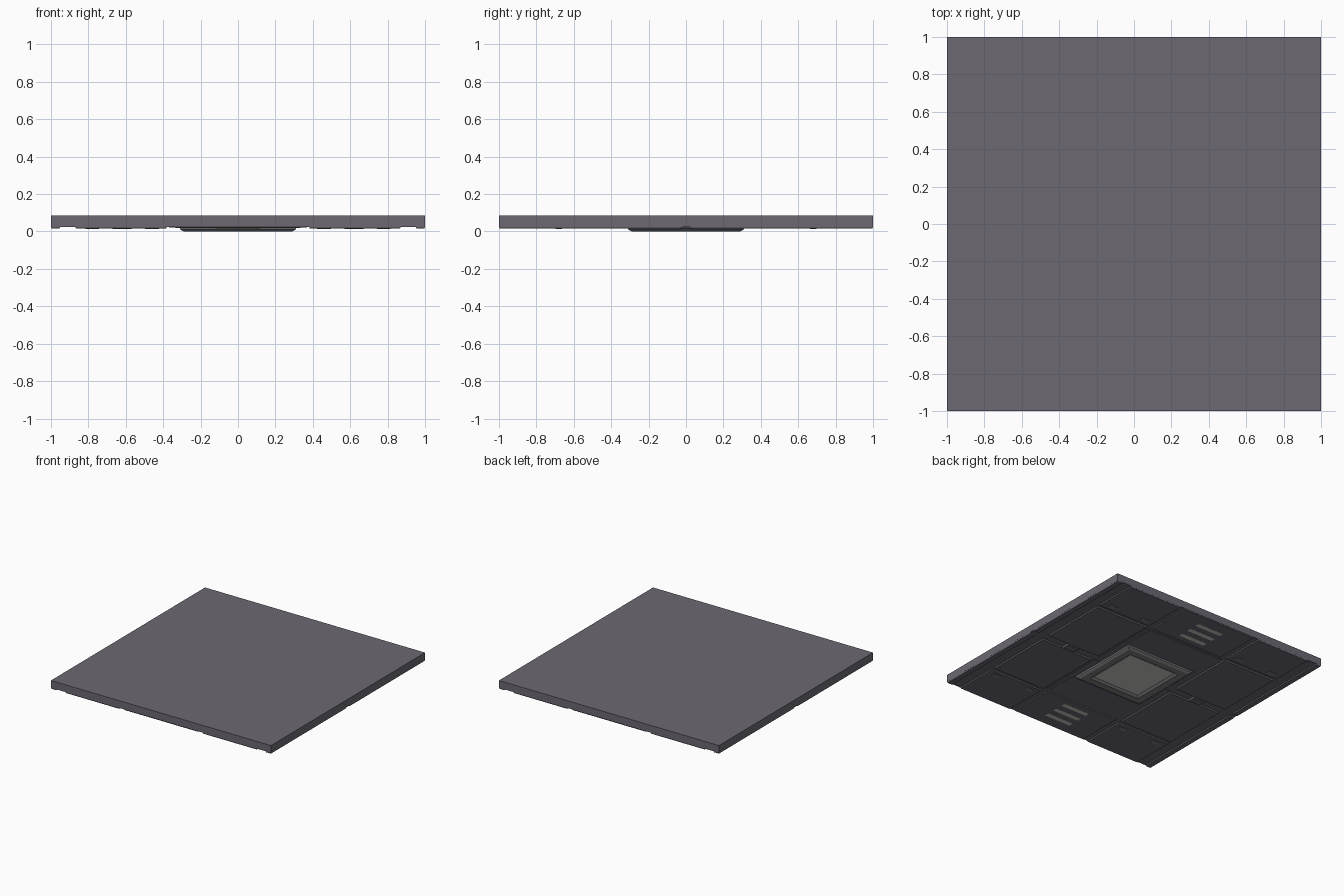
import bpy, bmesh

if "Cube" in bpy.data.objects:
    bpy.data.objects.remove(bpy.data.objects["Cube"])


def material(name, rgb):
    m = bpy.data.materials.new(name)
    m.diffuse_color = (*rgb, 1)
    m.use_nodes = True
    m.node_tree.nodes["Principled BSDF"].inputs["Base Color"].default_value = m.diffuse_color
    return m


STONE = material("panel_grey", (0.15, 0.14, 0.17))
DARK = material("dark_plate", (0.15, 0.14, 0.17))
FRAME = material("frame_grey", (0.22, 0.22, 0.23))
PALE = material("pale_lens", (0.6, 0.6, 0.57))


def finish(name, bm, mat):
    bmesh.ops.recalc_face_normals(bm, faces=bm.faces)
    me = bpy.data.meshes.new(name)
    bm.to_mesh(me)
    bm.free()
    ob = bpy.data.objects.new(name, me)
    bpy.context.collection.objects.link(ob)
    me.materials.append(mat)
    return ob


def plate(name, x0, x1, y0, y1, z0, z1, mat, slope=0.0):
    """Box whose lower face is inset by slope."""
    bm = bmesh.new()
    rings = []
    for z, s in ((z1, 0), (z0, slope)):
        rings.append([bm.verts.new((x, y, z)) for x, y in
                      ((x0+s, y0+s), (x1-s, y0+s), (x1-s, y1-s), (x0+s, y1-s))])
    top, low = rings
    bm.faces.new(top)
    bm.faces.new(low)
    for i in range(4):
        j = (i + 1) % 4
        bm.faces.new((top[i], top[j], low[j], low[i]))
    return finish(name, bm, mat)


def mirrored(name, x0, x1, y0, y1, z0, z1, mat, slope=0.0, x=True, y=True):
    ob = plate(name, x0, x1, y0, y1, z0, z1, mat, slope)
    mod = ob.modifiers.new("mirror", 'MIRROR')
    mod.use_axis = (x, y, False)
    return ob


# Main slab
plate("ceiling_slab", -1, 1, -1, 1, 0.025, 0.085, STONE)

# Raised plates on the underside, separated by shallow grooves
mirrored("corner_panel", 0.38, 0.87, 0.03, 0.61, 0.016, 0.026, DARK, 0.008)
mirrored("outer_panel", 0.38, 0.87, 0.63, 1.0, 0.016, 0.026, DARK, 0.004)
mirrored("edge_strip", 0.95, 1.0, 0.02, 1.0, 0.016, 0.026, DARK, 0.004)
mirrored("middle_panel", -0.34, 0.34, 0.61, 1.0, 0.018, 0.026, DARK, 0.006, x=False)
mirrored("inner_panel", -0.34, 0.34, 0.32, 0.59, 0.02, 0.026, DARK, 0.004, x=False)
mirrored("side_panel", 0.32, 0.37, 0.02, 0.59, 0.021, 0.026, DARK, 0.003)

# Small clamps across the joints
mirrored("joint_clamp", 0.56, 0.68, -0.04, 0.04, 0.013, 0.026, DARK, 0.01, y=False)
for px in (0.46, 0.78):
    mirrored("panel_tab", px - 0.04, px + 0.04, 0.66, 0.70, 0.014, 0.02, FRAME, 0.004)

# Vent strips
for i in range(3):
    cy = 0.69 + 0.095 * i
    mirrored("vent_strip", -0.12, 0.12, cy - 0.02, cy + 0.02, 0.0165, 0.022, PALE, x=False)

# Central light frame with sloped outside and recessed opening
bm = bmesh.new()
rings = []
for r, z in ((0.31, 0.026), (0.31, 0.012), (0.29, 0.0), (0.235, 0.0), (0.215, 0.014), (0.215, 0.026)):
    rings.append([bm.verts.new((sx * r, sy * r, z))
                  for sx, sy in ((-1, -1), (1, -1), (1, 1), (-1, 1))])
for a, b in zip(rings, rings[1:] + rings[:1]):
    for i in range(4):
        j = (i + 1) % 4
        bm.faces.new((a[i], a[j], b[j], b[i]))
finish("light_frame", bm, FRAME)

# Recessed lens
plate("light_lens", -0.215, 0.215, -0.215, 0.215, 0.012, 0.026, PALE)
